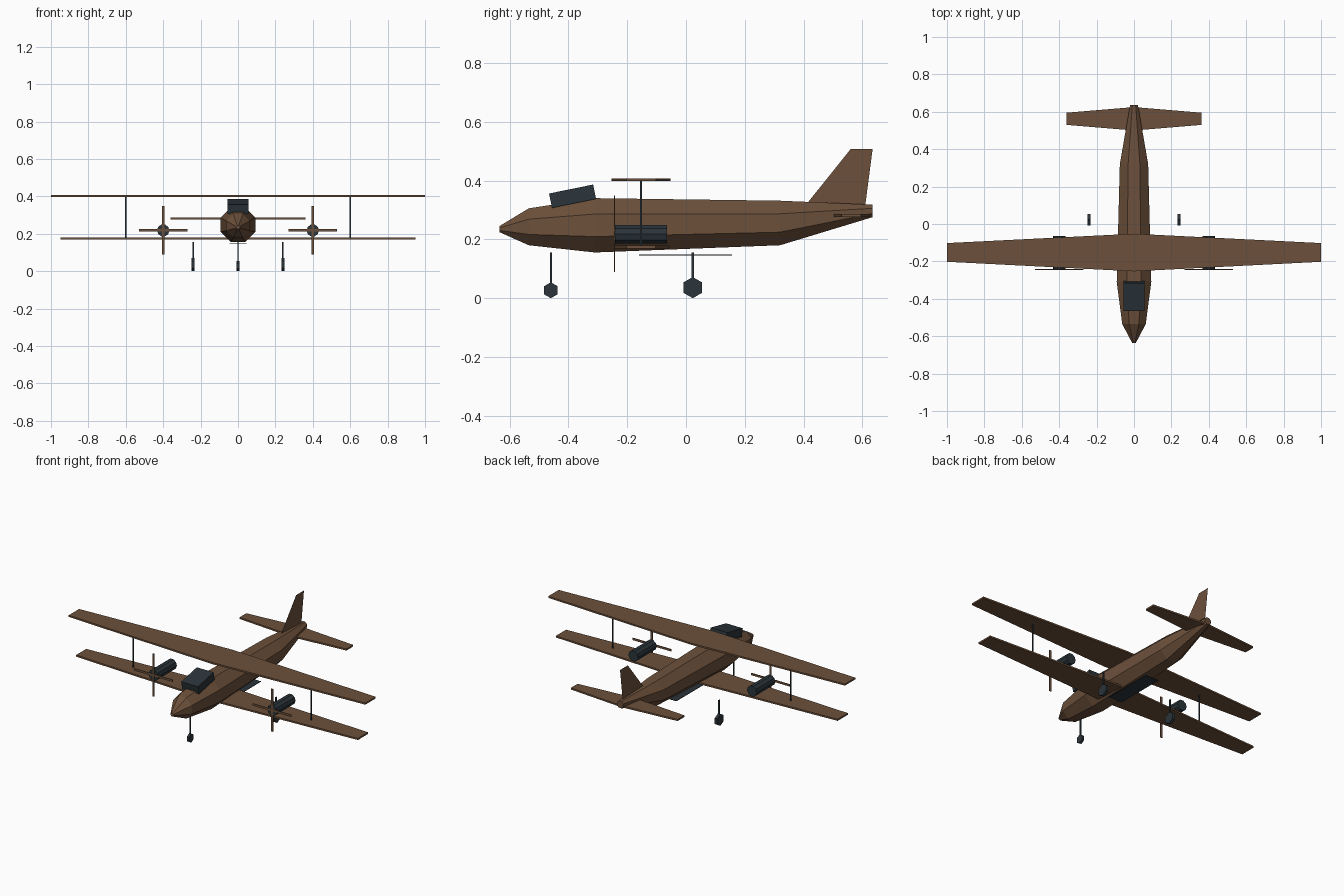
import bpy
from math import cos, sin, pi, radians

cube = bpy.data.objects.get("Cube")
if cube:
    bpy.data.objects.remove(cube, do_unlink=True)


def make_material(name, rgb):
    mat = bpy.data.materials.new(name)
    mat.use_nodes = True
    colour = (*rgb, 1)
    mat.diffuse_color = colour
    mat.node_tree.nodes["Principled BSDF"].inputs["Base Color"].default_value = colour
    return mat


brown = make_material("warm brown", (0.15, 0.08, 0.043))
slate = make_material("dark slate", (0.024, 0.035, 0.043))


def add_mesh(name, verts, faces, mat):
    mesh = bpy.data.meshes.new(name)
    mesh.from_pydata(verts, [], faces)
    mesh.materials.append(mat)
    obj = bpy.data.objects.new(name, mesh)
    bpy.context.collection.objects.link(obj)
    return obj


def loft(name, rings, mat):
    """Join equal-sized rings of points with quads and cap both ends."""
    n = len(rings[0])
    verts = [p for ring in rings for p in ring]
    faces = [(r * n + i, r * n + (i + 1) % n, (r + 1) * n + (i + 1) % n, (r + 1) * n + i)
             for r in range(len(rings) - 1) for i in range(n)]
    faces += [tuple(reversed(range(n))), tuple(range(len(verts) - n, len(verts)))]
    obj = add_mesh(name, verts, faces, mat)
    # Make all face normals point outward
    import bmesh
    bm = bmesh.new()
    bm.from_mesh(obj.data)
    bmesh.ops.recalc_face_normals(bm, faces=bm.faces)
    bm.to_mesh(obj.data)
    bm.free()
    return obj


def box(name, centre, size, mat, tilt=0):
    (x, y, z), (w, d, h) = centre, [s / 2 for s in size]
    outline = [(-w, -d), (w, -d), (w, d), (-w, d)]
    obj = loft(name, [[(a, b, c) for a, b in outline] for c in (-h, h)], mat)
    obj.location = (x, y, z)
    obj.rotation_euler.x = radians(tilt)
    return obj


def ring_y(y, z, radius, sides, turn=0, x=0):
    """Circle of points facing along y."""
    angles = [turn + 2 * pi * i / sides for i in range(sides)]
    return [(x + radius * cos(a), y, z + radius * sin(a)) for a in angles]


def wing(name, half_span, z, thick, root, tip, mat):
    """Flat tapered wing; root and tip are (front, back) positions along y."""
    rings = []
    for x, (front, back) in ((-half_span, tip), (0, root), (half_span, tip)):
        low, high = z - thick / 2, z + thick / 2
        rings.append([(x, front, low), (x, back, low), (x, back, high), (x, front, high)])
    return loft(name, rings, mat)


def wheel(name, x, y, radius, width):
    rings = [[(x + dx, y + radius * sin(a * pi / 3), radius + radius * cos(a * pi / 3))
              for a in range(6)] for dx in (-width / 2, width / 2)]
    return loft(name, rings, slate)


# Fuselage: octagonal sections as (y, centre z, radius)
sections = [(-0.635, 0.235, 0.011), (-0.535, 0.243, 0.068), (-0.31, 0.248, 0.1),
            (0.32, 0.256, 0.082), (0.635, 0.297, 0.023)]
loft("fuselage", [ring_y(y, z, r, 8, pi / 8) for y, z, r in sections], brown)

# Cockpit and belly panel
box("cockpit", (0, -0.386, 0.347), (0.113, 0.153, 0.05), slate, tilt=11.5)
box("belly_panel", (0, -0.002, 0.147), (0.09, 0.316, 0.003), slate)

# Wings and tail surfaces
wing("upper_wing", 1, 0.403, 0.01, (-0.253, -0.052), (-0.202, -0.102), brown)
wing("lower_wing", 0.95, 0.174, 0.01, (-0.25, -0.056), (-0.202, -0.104), brown)
wing("tailplane", 0.36, 0.282, 0.01, (0.5, 0.625), (0.53, 0.595), brown)
fin = [(0.394, 0.3), (0.56, 0.507), (0.635, 0.507), (0.608, 0.3)]
add_mesh("tail_fin", [(0, y, z) for y, z in fin], [(0, 1, 2, 3)], brown)

# Parts repeated on each side
for side, label in ((1, "left"), (-1, "right")):
    box(f"{label}_wing_strut", (side * 0.6, -0.153, 0.289), (0.006, 0.006, 0.222), slate)

    # Engine with a four-bladed propeller
    ex, ez = side * 0.4, 0.218
    loft(f"{label}_engine", [ring_y(y, ez, 0.033, 10, 0, ex) for y in (-0.242, -0.064)], slate)
    box(f"{label}_upright_blades", (ex, -0.243, ez + 0.002), (0.013, 0.004, 0.26), brown)
    box(f"{label}_level_blades", (ex, -0.243, ez + 0.002), (0.26, 0.004, 0.013), brown)

    # Main landing gear
    gx = side * 0.24
    box(f"{label}_gear_leg", (gx, 0.023, 0.1), (0.007, 0.009, 0.11), slate)
    wheel(f"{label}_main_wheel", gx, 0.023, 0.036, 0.017)

# Nose landing gear
box("nose_gear_leg", (0, -0.46, 0.1), (0.007, 0.007, 0.11), slate)
wheel("nose_wheel", 0, -0.46, 0.027, 0.014)
